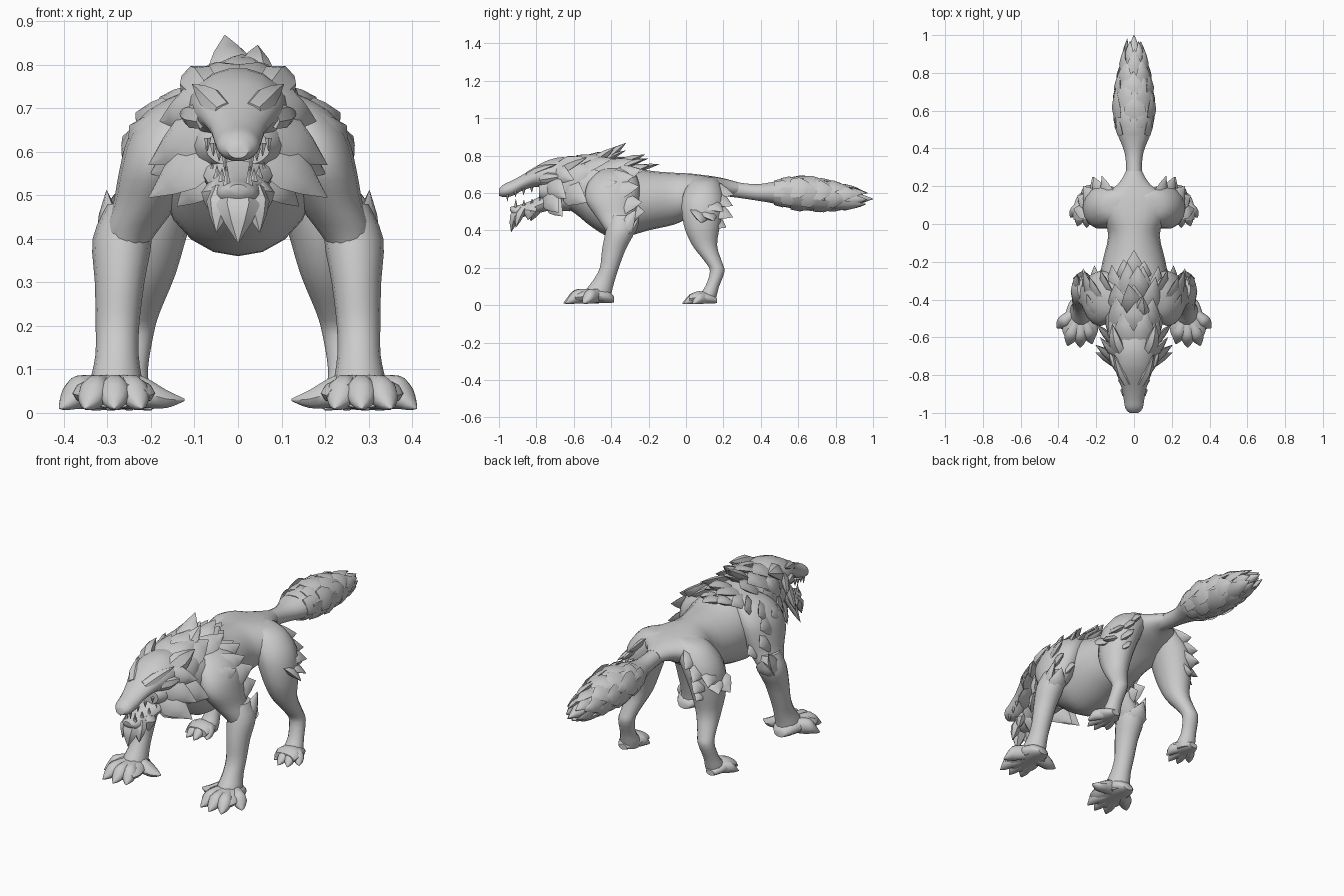
import bpy, bmesh, math, random
from mathutils import Vector as V

random.seed(4)
fur = bpy.data.materials.new("grey fur")
fur.diffuse_color = (0.6, 0.6, 0.6, 1)
X, Y, Z = V((1, 0, 0)), V((0, 1, 0)), V((0, 0, 1))


def finish(name, bm, mirror=False, angle=42):
    bmesh.ops.recalc_face_normals(bm, faces=bm.faces)
    me = bpy.data.meshes.new(name)
    bm.to_mesh(me)
    bm.free()
    ob = bpy.data.objects.new(name, me)
    bpy.context.collection.objects.link(ob)
    me.materials.append(fur)
    bpy.ops.object.select_all(action='DESELECT')
    ob.select_set(True)
    bpy.context.view_layer.objects.active = ob
    bpy.ops.object.shade_smooth_by_angle(angle=math.radians(angle))
    if mirror:
        ob.modifiers.new("mirror", 'MIRROR').use_mirror_merge = False
    return ob


def spline(rows, steps):
    """Smooth interpolation through rows of numbers."""
    out = []
    for i in range(len(rows) - 1):
        p = [rows[max(i - 1, 0)], rows[i], rows[i + 1], rows[min(i + 2, len(rows) - 1)]]
        for s in range(steps):
            t = s / steps
            out.append([b + 0.5 * t * (c - a + t * (2 * a - 5 * b + 4 * c - d + t * (3 * (b - c) + d - a)))
                        for a, b, c, d in zip(*p)])
    return out + [list(rows[-1])]


def loft(bm, rows, u, v, n=14, steps=3):
    """Skin elliptical rings (x, y, z, radius along u, radius along v)."""
    rings = []
    for x, y, z, a, b in spline(rows, steps):
        rings.append([bm.verts.new(V((x, y, z)) + u * (a * math.cos(k * math.tau / n))
                                   + v * (b * math.sin(k * math.tau / n))) for k in range(n)])
    for r, q in zip(rings, rings[1:]):
        for k in range(n):
            bm.faces.new((r[k], r[(k + 1) % n], q[(k + 1) % n], q[k]))
    bm.faces.new(rings[0])
    bm.faces.new(rings[-1])


def tuft(bm, base, tip, width, thick, out):
    """Flat pointed lock of fur, bulging slightly towards out."""
    base, tip, out = V(base), V(tip), V(out).normalized()
    d = tip - base
    u = d.cross(out).normalized()
    w = u.cross(d).normalized()
    rows = [(*(base + d * t + w * (thick * h)), width * s, thick * e)
            for t, h, s, e in ((0, -.3, .9, .8), (.35, .1, 1, 1), (.65, .1, .62, .7), (1, 0, .02, .02))]
    loft(bm, rows, u, w, 6, 1)


def fur_row(bm, c, rx, rz, angles, length, width, lift, thick=.02):
    """Locks swept backwards around an elliptical section; 0 degrees is up."""
    for a in angles:
        r = math.radians(a + random.uniform(-5, 5))
        o = V((math.sin(r), 0, math.cos(r)))
        b = V(c) + V((rx * o.x, 0, rz * o.z)) * .93
        k = length * random.uniform(.85, 1.15)
        rise = lift * (.35 + .65 * max(0, o.z)) if lift > .02 else lift
        tuft(bm, b, b + Y * k + o * rise, width, thick, o)


def along_y(rows, x=0):
    return [(x, y, z, a, b) for y, z, a, b in rows]


# Torso and neck
bm = bmesh.new()
loft(bm, along_y([(-.7, .65, .09, .1), (-.6, .63, .13, .135), (-.5, .59, .16, .175), (-.4, .562, .18, .2),
                  (-.3, .562, .182, .19), (-.2, .56, .167, .16), (-.06, .57, .136, .138),
                  (.02, .588, .165, .116), (.09, .608, .2, .088), (.15, .62, .165, .068), (.21, .628, .085, .048),
                  (.28, .622, .042, .035)]), X, Z, 20)
finish("torso", bm)

# Head with upper muzzle
bm = bmesh.new()
loft(bm, along_y([(-.56, .68, .1, .1), (-.66, .695, .115, .098), (-.74, .695, .108, .08), (-.8, .688, .09, .056),
                  (-.87, .657, .065, .043), (-.93, .625, .054, .042), (-.975, .612, .046, .034),
                  (-1, .603, .024, .018)]), X, Z, 18)
# Cheeks closing the back of the mouth
loft(bm, along_y([(-.58, .62, .11, .11), (-.68, .62, .112, .095), (-.74, .615, .1, .075),
                  (-.785, .61, .075, .045)]), X, Z, 16)
finish("head", bm)

# Lower jaw, dropped open
bm = bmesh.new()
loft(bm, along_y([(-.62, .58, .09, .08), (-.72, .56, .088, .055), (-.8, .53, .07, .042), (-.87, .507, .056, .036),
                  (-.92, .505, .042, .026), (-.94, .515, .02, .01)]), X, Z, 14)
finish("lower_jaw", bm)

# Brows and ears
bm = bmesh.new()
tuft(bm, (.035, -.85, .7), (.105, -.69, .755), .03, .022, (.4, -.3, 1))
tuft(bm, (.085, -.78, .68), (.135, -.66, .69), .03, .02, (1, -.3, .3))
tuft(bm, (.085, -.68, .74), (.115, -.53, .79), .05, .03, (.7, -.2, .6))
finish("brow_and_ear", bm, True)

# Teeth
bm = bmesh.new()
for i in range(4):
    t = i / 3
    x, y, z = .03 + .04 * t, -.955 + .13 * t, .592 + .035 * t
    long = .045 if i == 0 else .03
    bmesh.ops.create_cone(bm, cap_ends=True, segments=6, radius1=.001, radius2=.01, depth=long)
    bmesh.ops.translate(bm, verts=bm.verts[-12:], vec=(x, y, z - long / 3))
    bmesh.ops.create_cone(bm, cap_ends=True, segments=6, radius1=.01, radius2=.001, depth=long)
    bmesh.ops.translate(bm, verts=bm.verts[-12:], vec=(x * .85, y + .045, .53 + .02 * t + long / 3))
finish("teeth", bm, True)

# Chin beard and throat fur
bm = bmesh.new()
tuft(bm, (0, -.9, .52), (0, -.935, .39), .05, .03, (0, -1, 0))
tuft(bm, (0, -.8, .53), (0, -.83, .45), .06, .04, (0, -1, 0))
finish("beard", bm)
bm = bmesh.new()
tuft(bm, (.032, -.88, .52), (.05, -.91, .415), .036, .025, (.4, -1, 0))
tuft(bm, (.05, -.83, .53), (.06, -.845, .455), .04, .025, (1, -.6, 0))
finish("beard_side", bm, True)

# Cheek ruff
bm = bmesh.new()
for base, tip, w in (((.08, -.73, .66), (.205, -.64, .57), .06), ((.07, -.74, .6), (.205, -.68, .495), .065),
                     ((.06, -.72, .56), (.14, -.66, .475), .055), ((.09, -.7, .71), (.18, -.6, .67), .05),
                     ((.09, -.64, .62), (.2, -.53, .55), .07)):
    tuft(bm, base, tip, w, .022, (1, -.8, .2))
finish("cheek_ruff", bm, True)

# Mane in overlapping rows
bm = bmesh.new()
fur_row(bm, (0, -.63, .655), .12, .122, range(-100, 101, 40), .16, .062, .05)
fur_row(bm, (0, -.56, .62), .14, .16, range(-108, 109, 36), .16, .07, .055)
fur_row(bm, (0, -.47, .59), .15, .18, range(-60, 61, 30), .17, .065, .07)
fur_row(bm, (0, -.38, .57), .165, .185, range(-42, 43, 28), .16, .055, .045)
fur_row(bm, (0, -.3, .565), .165, .175, (-14, 14), .12, .045, .03)
tuft(bm, (0, -.47, .75), (-.03, -.32, .868), .06, .03, Z)
tuft(bm, (.03, -.5, .75), (.045, -.38, .845), .05, .03, Z)
tuft(bm, (.02, -.38, .74), (.02, -.22, .805), .06, .03, Z)
tuft(bm, (0, -.29, .72), (0, -.14, .755), .055, .02, Z)
finish("mane", bm)

# Shoulders and fur on them
bm = bmesh.new()
loft(bm, [(.09, -.37, .735, .04, .06), (.122, -.38, .7, .08, .11), (.163, -.39, .635, .088, .142),
          (.187, -.395, .56, .085, .142), (.213, -.378, .48, .074, .108), (.25, -.36, .41, .06, .077),
          (.266, -.365, .35, .035, .045)], X, Y, 16)
finish("shoulder", bm, True)
bm = bmesh.new()
for base, tip in (((.13, -.38, .68), (.18, -.24, .725)), ((.18, -.42, .66), (.235, -.28, .69)),
                  ((.22, -.4, .61), (.265, -.25, .635)), ((.235, -.36, .54), (.27, -.235, .55)),
                  ((.2, -.33, .5), (.21, -.22, .5)), ((.2, -.5, .62), (.25, -.37, .66))):
    tuft(bm, base, tip, .06, .018, (1, 0, .5))
# Elbow fur
tuft(bm, (.29, -.36, .37), (.302, -.265, .512), .05, .025, (1, -.3, .2))
tuft(bm, (.265, -.31, .37), (.275, -.25, .47), .055, .025, (0, 1, 0))
finish("shoulder_fur", bm, True)

# Front legs and paw pads
bm = bmesh.new()
loft(bm, [(.255, -.345, .48, .045, .06), (.266, -.35, .4, .068, .08), (.272, -.385, .3, .057, .065),
          (.277, -.41, .2, .05, .052), (.278, -.44, .13, .05, .06), (.28, -.47, .07, .06, .075),
          (.28, -.475, .02, .06, .075)], X, Y, 14)
loft(bm, along_y([(-.385, .03, .03, .016), (-.42, .045, .06, .035), (-.5, .05, .085, .04), (-.56, .045, .095, .036),
                  (-.6, .04, .08, .028)], .285), X, Z, 14)
loft(bm, [(.3, -.475, .06, .03, .045), (.22, -.475, .048, .04, .038), (.165, -.478, .032, .032, .022),
          (.123, -.48, .03, .003, .003)], Y, Z, 10)
finish("front_leg", bm, True)

# Hind legs and paw pads
bm = bmesh.new()
loft(bm, [(.05, .1, .685, .04, .05), (.095, .097, .655, .095, .085), (.16, .09, .56, .1, .115),
          (.193, .085, .43, .083, .1), (.205, .1, .32, .062, .068), (.226, .148, .23, .046, .046),
          (.236, .167, .18, .042, .04), (.247, .14, .1, .04, .038), (.25, .115, .05, .048, .05),
          (.252, .11, .015, .045, .045)], X, Y, 14)
loft(bm, along_y([(.165, .025, .025, .014), (.13, .035, .048, .028), (.07, .042, .065, .034),
                  (.02, .035, .058, .024)], .26), X, Z, 14)
finish("hind_leg", bm, True)


def toes(name, ankle, tips, size):
    """Toes with tapering claws fanning out from the ankle."""
    bm = bmesh.new()
    a = V(ankle)
    for x, y in tips:
        d = V((x, y, .012)) - a
        side = V((d.y, -d.x, 0)).normalized()
        rows = [(*(a + V((d.x * t, d.y * t, 0)) + Z * (h * size - a.z)), r * size, e * size)
                for t, h, r, e in ((.3, 1.4, .8, 1), (.55, 1.3, .9, 1.1), (.74, 1.2, .95, 1),
                                   (.88, .75, .65, .6), (1, .3, .06, .06))]
        loft(bm, rows, side, Z, 10, 2)
    finish(name, bm, True)


toes("front_toes", (.28, -.44, .05), [(.41, -.55), (.352, -.645), (.285, -.655), (.222, -.635)], .037)
toes("hind_toes", (.25, .15, .04), [(.338, .035), (.3, -.012), (.25, -.02), (.2, .02)], .028)

# Fur on the back of the thighs
bm = bmesh.new()
for base, tip in (((.13, .12, .62), (.17, .255, .59)), ((.17, .13, .58), (.215, .25, .53)),
                  ((.21, .11, .55), (.27, .2, .5)), ((.19, .14, .51), (.22, .25, .47)),
                  ((.22, .1, .5), (.3, .15, .45)), ((.19, .12, .46), (.21, .215, .415)),
                  ((.235, .07, .5), (.32, .08, .44))):
    tuft(bm, base, tip, .055, .02, (1, .6, .5))
finish("thigh_fur", bm, True)

# Tail with rows of locks
bm = bmesh.new()
tail = [(.18, .63, .055, .045), (.28, .615, .042, .042), (.38, .603, .05, .045), (.47, .602, .085, .06),
        (.56, .6, .106, .082), (.68, .59, .1, .085), (.8, .577, .072, .066), (.9, .572, .042, .036),
        (1, .568, .002, .002)]
loft(bm, along_y(tail), X, Z, 14)
finish("tail", bm)
bm = bmesh.new()
for i, (y, z, a, b) in enumerate(spline(tail[3:8], 2)[:-1]):
    fur_row(bm, (0, y, z), a, b, range(i % 2 * 36, 360, 72), min(.14, .97 - y), .55 * a,
            .018 if y < .5 else .005 if y < .6 else -.014, .015)
finish("tail_fur", bm)
